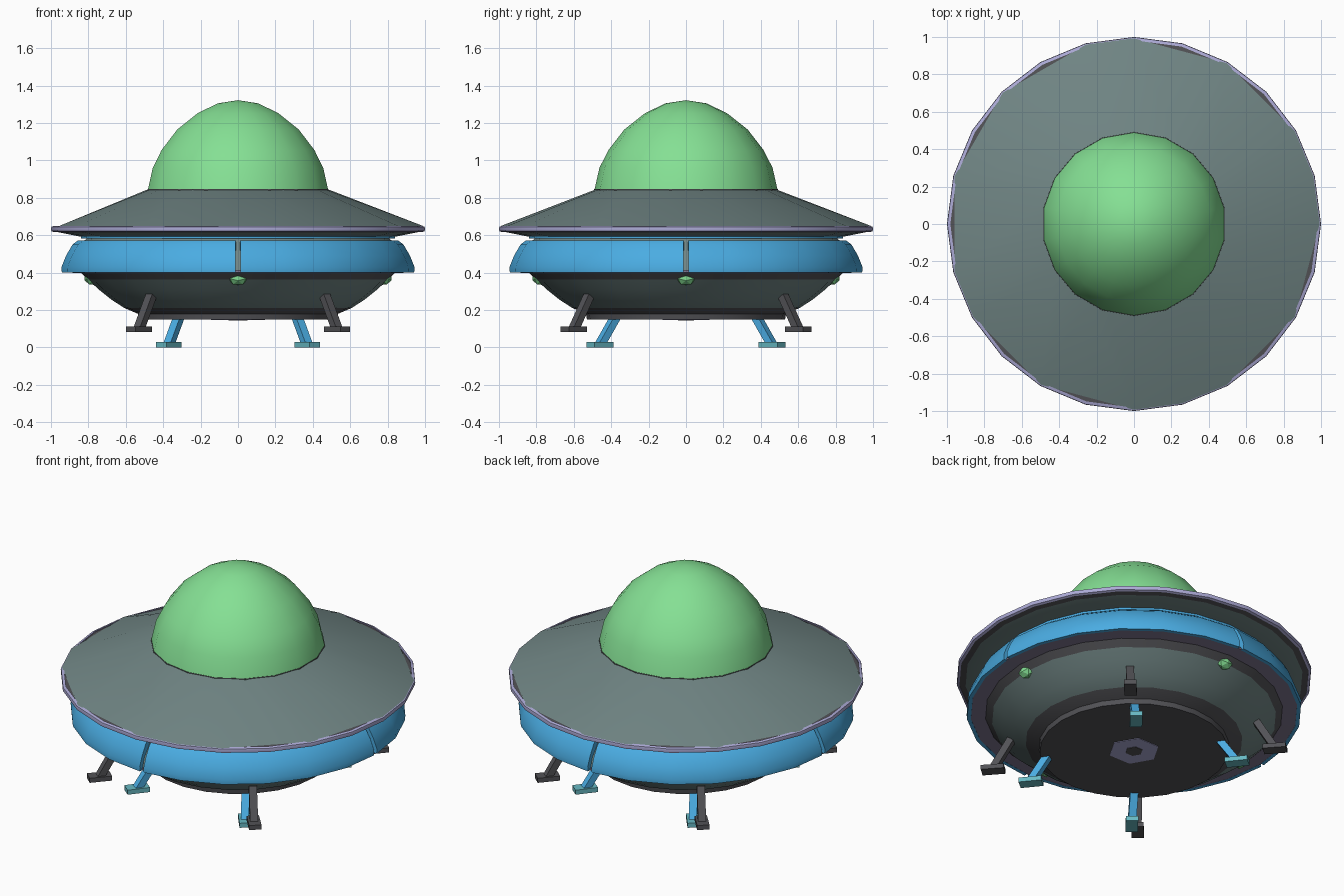
import bpy, bmesh, math
from mathutils import Vector, Matrix

if "Cube" in bpy.data.objects:
    bpy.data.objects.remove(bpy.data.objects["Cube"])


def mat(name, r, g, b):
    m = bpy.data.materials.new(name)
    lin = lambda c: (c / 255 / 12.92) if c < 11 else ((c / 255 + 0.055) / 1.055) ** 2.4
    m.diffuse_color = (lin(r), lin(g), lin(b), 1)
    m.use_nodes = True
    m.node_tree.nodes["Principled BSDF"].inputs["Base Color"].default_value = m.diffuse_color
    return m


GREEN = mat("dome green", 133, 224, 148)
GREY = mat("hull grey green", 112, 133, 132)
DARK = mat("dark metal", 82, 82, 86)
LAV = mat("lavender trim", 172, 170, 214)
MAUVE = mat("mauve underside", 128, 120, 146)
BLUE = mat("panel blue", 74, 172, 226)
TEAL = mat("teal feet", 104, 186, 196)


def finish(name, bm, mats, smooth=None):
    bmesh.ops.remove_doubles(bm, verts=bm.verts, dist=1e-5)
    bmesh.ops.recalc_face_normals(bm, faces=bm.faces)
    me = bpy.data.meshes.new(name)
    bm.to_mesh(me)
    bm.free()
    ob = bpy.data.objects.new(name, me)
    bpy.context.collection.objects.link(ob)
    for m in mats:
        me.materials.append(m)
    if smooth:
        bpy.ops.object.select_all(action='DESELECT')
        ob.select_set(True)
        bpy.context.view_layer.objects.active = ob
        bpy.ops.object.shade_smooth_by_angle(angle=math.radians(smooth))
    return ob


def revolve(profile, angles, closed_loop=True, full=True):
    """Spin (radius, z) points around z through the given angles."""
    bm = bmesh.new()
    rings = [[bm.verts.new((r * math.cos(math.radians(a)), r * math.sin(math.radians(a)), z))
              for r, z in profile] for a in angles]
    n, k = len(profile), len(angles)
    for i in range(k if full else k - 1):
        a, b = rings[i], rings[(i + 1) % k]
        for j in range(n if closed_loop else n - 1):
            q = (j + 1) % n
            bm.faces.new((a[j], b[j], b[q], a[q]))
    if not full:
        bm.faces.new(rings[0])
        bm.faces.new(rings[-1])
    return bm, rings


A24 = [15 * i for i in range(24)]
A18 = [10 + 20 * i for i in range(18)]

# glass dome
bm, _ = revolve([(0.49, 0.84), (0.463, 0.96), (0.415, 1.055), (0.33, 1.165),
                 (0.22, 1.252), (0.11, 1.305), (0, 1.322)], A18, False)
finish("dome", bm, [GREEN], 40)

# dark collar around the dome
bm, _ = revolve([(0.47, 0.83), (0.492, 0.838), (0.491, 0.846), (0.47, 0.846)], A18)
finish("dome_collar", bm, [DARK])

# sloping upper disc; a few outer corners are cut off, showing the dark rim below
bm, rings = revolve([(0.46, 0.848), (0.49, 0.842), (0.993, 0.648)], A24, False)
tgt = {rings[a // 15][2]: rings[(a // 15 + 1) % 24][2] for a in (45, 75, 127, 150, 180, 225, 255, 315, 345)}
bmesh.ops.weld_verts(bm, targetmap=tgt)
finish("upper_disc", bm, [GREY], 30)

# shelf under the disc: dark outer edge, grey inner underside
bm, _ = revolve([(0.90, 0.655), (0.99, 0.642), (0.99, 0.622), (0.95, 0.614), (0.85, 0.594), (0.80, 0.60)], A24)
for f in bm.faces:
    c = f.calc_center_median()
    f.material_index = 1 if c.z < 0.61 and math.hypot(c.x, c.y) < 0.92 else 0
finish("disc_underside", bm, [DARK, GREY], 30)

# lavender rim band
bm, _ = revolve([(0.982, 0.65), (0.998, 0.645), (1.0, 0.634), (0.998, 0.622), (0.985, 0.617)], A24)
finish("disc_rim", bm, [LAV], 40)

# blue neck and inner body wall
bm, _ = revolve([(0.84, 0.604), (0.84, 0.583), (0.78, 0.583), (0.78, 0.604)], A24)
finish("neck_ring", bm, [BLUE], 30)
bm, _ = revolve([(0.80, 0.59), (0.835, 0.56), (0.895, 0.47), (0.915, 0.415), (0.80, 0.41)], A24)
finish("inner_wall", bm, [GREY], 30)

# four curved side panels with gaps at front, back, left and right
for k, side in enumerate(("back_right", "back_left", "front_left", "front_right")):
    ang = [90 * k + d for d in (0.8, 15, 30, 45, 60, 75, 89.2)]
    bm, _ = revolve([(0.80, 0.572), (0.855, 0.573), (0.885, 0.55), (0.92, 0.49), (0.944, 0.43),
                     (0.942, 0.40), (0.92, 0.40), (0.90, 0.47), (0.83, 0.56)], ang, True, False)
    finish("side_panel_" + side, bm, [BLUE], 30)

# mauve ring under the panels
bm, _ = revolve([(0.80, 0.415), (0.925, 0.413), (0.925, 0.401), (0.80, 0.396)], A24)
finish("lower_trim", bm, [MAUVE])

# lower bowl: dark shoulder, grey bowl, dark foot ring and floor
prof = [(0.84, 0.40), (0.80, 0.362), (0.745, 0.31), (0.68, 0.258), (0.61, 0.212),
        (0.535, 0.18), (0.53, 0.15), (0, 0.15)]
bm, _ = revolve(prof, A24, False)
for f in bm.faces:
    z = f.calc_center_median().z
    f.material_index = 1 if z > 0.365 or z < 0.20 else 0
finish("lower_bowl", bm, [GREY, DARK], 30)

# hatch in the middle of the floor
for nm, r, z, m in (("hatch", 0.145, 0.147, LAV), ("hatch_port", 0.05, 0.144, DARK)):
    bm, _ = revolve([(r, 0.15), (r, z), (0, z)], [60 * i for i in range(6)], False)
    finish(nm, bm, [m])

# small green lamps lying on the bowl under the rim
for k, side in enumerate(("right", "back", "left", "front")):
    bm = bmesh.new()
    bmesh.ops.create_icosphere(bm, subdivisions=1, radius=1)
    bmesh.ops.transform(bm, verts=bm.verts, matrix=Matrix.Rotation(math.pi / 2 * k, 4, 'Z')
                        @ Matrix.Translation((0.795, 0, 0.36)) @ Matrix.Rotation(math.radians(45), 4, 'Y')
                        @ Matrix.Diagonal((0.022, 0.05, 0.036, 1)))
    finish("lamp_" + side, bm, [GREEN])


def beam(bm, p, q, w, d):
    """Box of width w and depth d running from p to q."""
    p, q = Vector(p), Vector(q)
    ax = (q - p).normalized()
    side = Vector((0, 0, 1)).cross(ax).normalized()
    m = Matrix((side, ax.cross(side), ax)).transposed().to_4x4()
    m.translation = (p + q) / 2
    bmesh.ops.create_cube(bm, size=1, matrix=m @ Matrix.Diagonal((w, d, (q - p).length, 1)))


def leg(name, top, bottom, z0, leg_mat, foot_mat, sx, sy):
    bm = bmesh.new()
    beam(bm, (sx * bottom[0], sy * bottom[1], z0 + 0.015), (sx * top[0], sy * top[1], top[2]), 0.045, 0.04)
    finish(name, bm, [leg_mat])
    bm = bmesh.new()
    ang = math.atan2(sy * bottom[1], sx * bottom[0])
    bmesh.ops.create_cube(bm, size=1, matrix=Matrix.Translation((sx * bottom[0], sy * bottom[1], z0 + 0.014))
                          @ Matrix.Rotation(ang, 4, 'Z') @ Matrix.Diagonal((0.13, 0.07, 0.028, 1)))
    finish(name + "_foot", bm, [foot_mat])


# outer dark legs on the bowl and inner blue legs under the floor
for sx, xn in ((1, "right"), (-1, "left")):
    for sy, yn in ((1, "back"), (-1, "front")):
        leg(f"outer_leg_{yn}_{xn}", (0.465, 0.52, 0.275), (0.53, 0.60), 0.083, DARK, DARK, sx, sy)
        leg(f"inner_leg_{yn}_{xn}", (0.315, 0.375, 0.165), (0.37, 0.46), 0.0, BLUE, TEAL, sx, sy)
